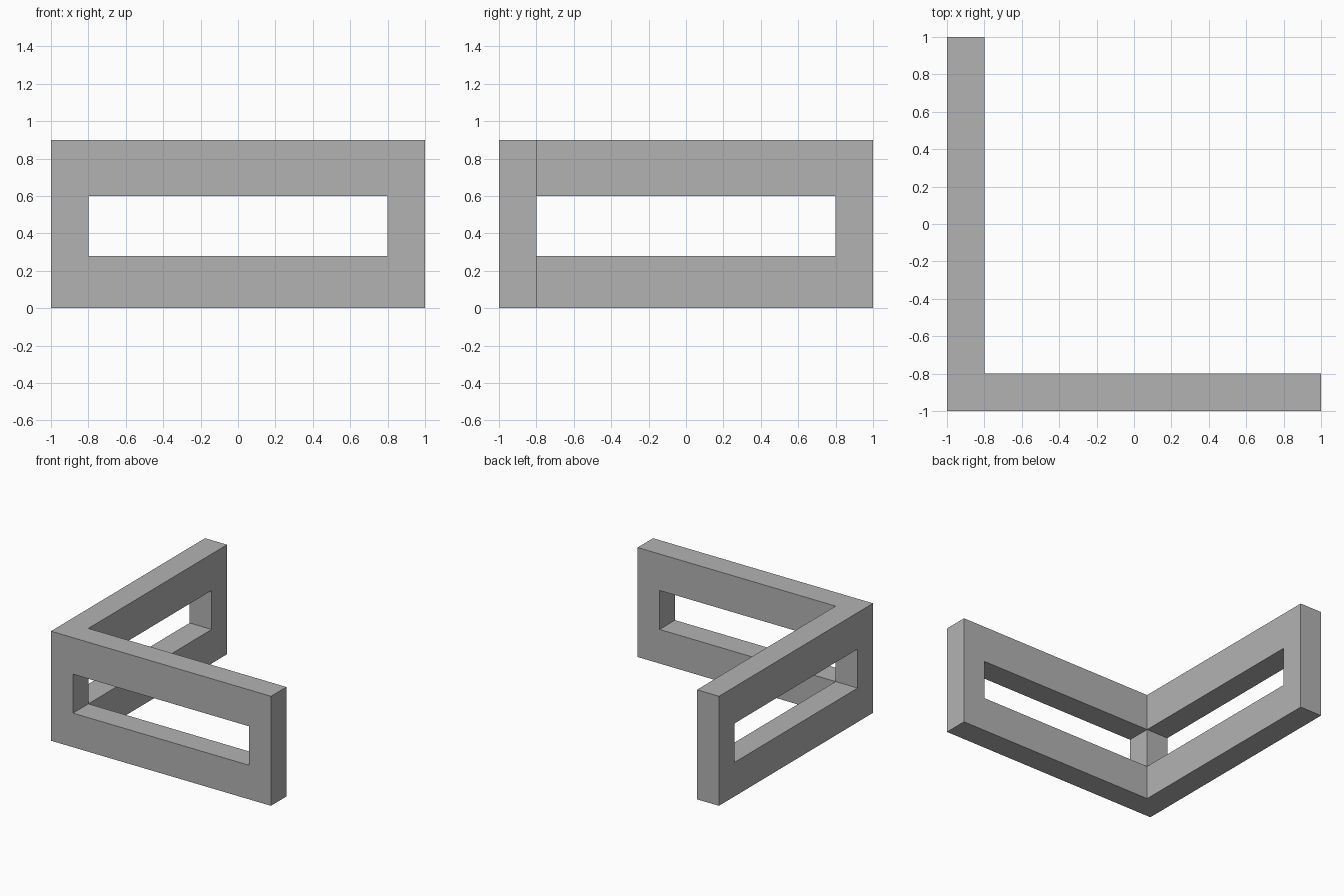
import bpy
import bmesh
from mathutils import Vector

cube = bpy.data.objects.get("Cube")
if cube:
    bpy.data.objects.remove(cube, do_unlink=True)

grey = bpy.data.materials.new("plain grey")
grey.use_nodes = True
colour = (0.45, 0.45, 0.45, 1)
grey.diffuse_color = colour
grey.node_tree.nodes["Principled BSDF"].inputs["Base Color"].default_value = colour

# Grid lines: post edges along each wall, and rail heights
PLAN = (-1, -0.8, 0.8, 1)
LEVELS = (0, 0.28, 0.6, 0.9)
LINES = (PLAN, PLAN, LEVELS)

# Two walls meet at the front right corner; the middle span is open between rails
solid = {(i, j, k) for i in range(3) for j in range(3) for k in range(3)
         if (i == 0 or j == 0) and not (k == 1 and (i == 1 or j == 1))}


def add_side(bm, cell, axis, step):
    """Add one outward-facing quad of a solid cell."""
    u, v = (axis + 1) % 3, (axis + 2) % 3
    corners = []
    for du, dv in ((0, 0), (1, 0), (1, 1), (0, 1)):
        point = Vector()
        point[axis] = LINES[axis][cell[axis] + step]
        point[u] = LINES[u][cell[u] + du]
        point[v] = LINES[v][cell[v] + dv]
        corners.append(bm.verts.new(point))
    bm.faces.new(corners if step else corners[::-1])


# Outer skin only, with no faces inside the joints
bm = bmesh.new()
for cell in sorted(solid):
    for axis in range(3):
        for step in (0, 1):
            neighbour = list(cell)
            neighbour[axis] += 1 if step else -1
            if tuple(neighbour) not in solid:
                add_side(bm, cell, axis, step)
bmesh.ops.remove_doubles(bm, verts=bm.verts[:], dist=0.0001)

mesh = bpy.data.meshes.new("corner_frame")
bm.to_mesh(mesh)
bm.free()
mesh.materials.append(grey)
frame = bpy.data.objects.new("corner_frame", mesh)
bpy.context.collection.objects.link(frame)
